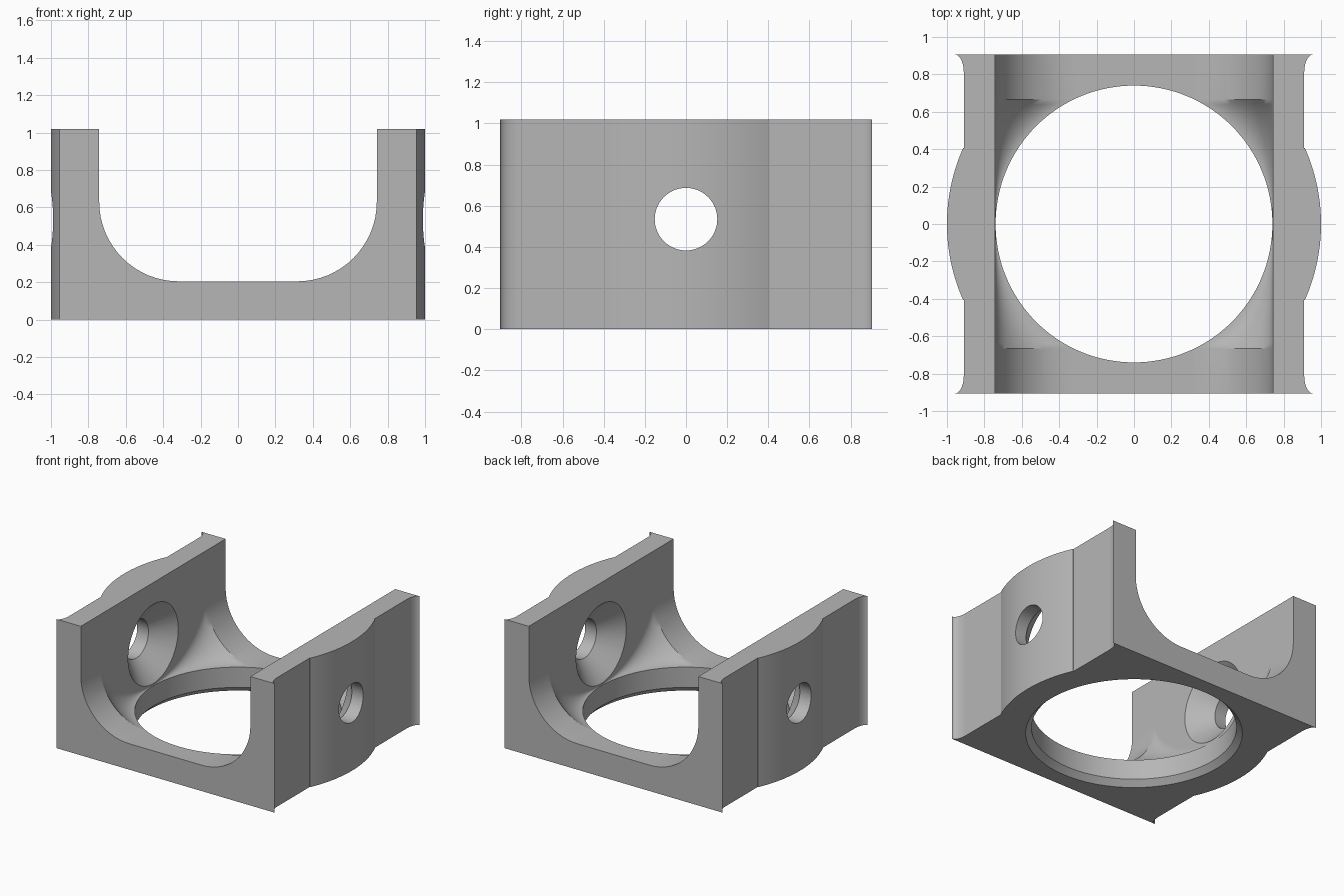
import bpy, bmesh
from math import sin, cos, pi, sqrt
from mathutils import Matrix

cube = bpy.data.objects.get("Cube")
if cube:
    bpy.data.objects.remove(cube, do_unlink=True)

HEIGHT, DEPTH = 1.02, 0.905      # overall height, half depth
WALL, FLOOR = 0.742, 0.205       # inner wall position, floor height
BORE, PORT, PORT_Z = 0.74, 0.152, 0.535

grey = bpy.data.materials.new("plain grey")
grey.use_nodes = True
tone = (0.47, 0.47, 0.47, 1)
grey.diffuse_color = tone
grey.node_tree.nodes["Principled BSDF"].inputs["Base Color"].default_value = tone


def loft(name, rings):
    """Closed solid through a list of equal-length point rings."""
    bm = bmesh.new()
    loops = [[bm.verts.new(p) for p in ring] for ring in rings]
    n = len(loops[0])
    for a, b in zip(loops, loops[1:]):
        for i in range(n):
            j = (i + 1) % n
            bm.faces.new((a[i], a[j], b[j], b[i]))
    bm.faces.new(loops[0][::-1])
    bm.faces.new(loops[-1])
    bmesh.ops.recalc_face_normals(bm, faces=bm.faces)
    mesh = bpy.data.meshes.new(name)
    bm.to_mesh(mesh)
    bm.free()
    mesh.materials.append(grey)
    obj = bpy.data.objects.new(name, mesh)
    bpy.context.collection.objects.link(obj)
    return obj


def turned(name, profile, segments, matrix=Matrix()):
    """Solid turned about its axis from (radius, position) pairs."""
    rings = [[matrix @ Matrix.Rotation(2 * pi * i / segments, 4, 'Z')
              @ Matrix.Translation((r, 0, h)) @ Matrix.Identity(4).to_translation()
              for i in range(segments)] for r, h in profile]
    return loft(name, rings)


def mirrored(points):
    return points + [(-x, y) for x, y in reversed(points)]


# Outer block: bulged sides with flared corners
flare = [(0.955 - 0.045 * sin(a), -DEPTH + 0.095 * (1 - cos(a)))
         for a in [pi / 2 * i / 8 for i in range(9)]]
bulge = [(sqrt(1 - y * y), y) for y in [-0.405 + 0.81 * i / 32 for i in range(33)]]
side = flare + [(0.91, -0.406)] + bulge + [(0.91, 0.406)]
side += [(x, -y) for x, y in reversed(flare)]
outline = mirrored(side)
bracket = loft("bracket", [[(x, y, z) for x, y in outline] for z in (0, HEIGHT)])


# Channel: the corner fillet shrinks along the rim of the bore
def channel_ring(y):
    rail = sqrt(max(0, 0.738 ** 2 - y * y))
    r = min(0.425, WALL - rail)
    arc = [(WALL - r + r * sin(a), FLOOR + r - r * cos(a))
           for a in [pi / 2 * i / 16 for i in range(17)]]
    half = arc + [(WALL, 1.3)]
    return [(x, y, z) for x, z in mirrored(half)]


limit = sqrt(0.738 ** 2 - (WALL - 0.425) ** 2)
stations = [-1.1] + [limit * i / 24 for i in range(-24, 25)] + [1.1]
cutters = [loft("channel_cutter", [channel_ring(y) for y in stations])]

# Round bore with a chamfered lower rim
cutters.append(turned("bore_cutter", [(0.83, -0.05), (BORE, 0.045), (BORE, 0.4)], 128))

# Side ports, countersunk from the inside
for name, turn in (("left", pi / 2), ("right", -pi / 2)):
    place = Matrix.Translation((0, 0, PORT_Z)) @ Matrix.Rotation(turn, 4, 'Y')
    cutters.append(turned(name + "_port_cutter",
                          [(0.37, 0.69), (PORT, 0.89), (PORT, 1.2)], 64, place))

# Cut the block, then drop the cutters
bpy.context.view_layer.objects.active = bracket
bracket.select_set(True)
for cutter in cutters:
    cutter.hide_render = True
    mod = bracket.modifiers.new(cutter.name, 'BOOLEAN')
    mod.operation = 'DIFFERENCE'
    mod.solver = 'EXACT'
    mod.object = cutter
    bpy.ops.object.modifier_apply(modifier=mod.name)
    bpy.data.objects.remove(cutter, do_unlink=True)

bpy.ops.object.shade_smooth_by_angle(angle=pi / 6)
weighted = bracket.modifiers.new("even shading", 'WEIGHTED_NORMAL')
weighted.keep_sharp = True
